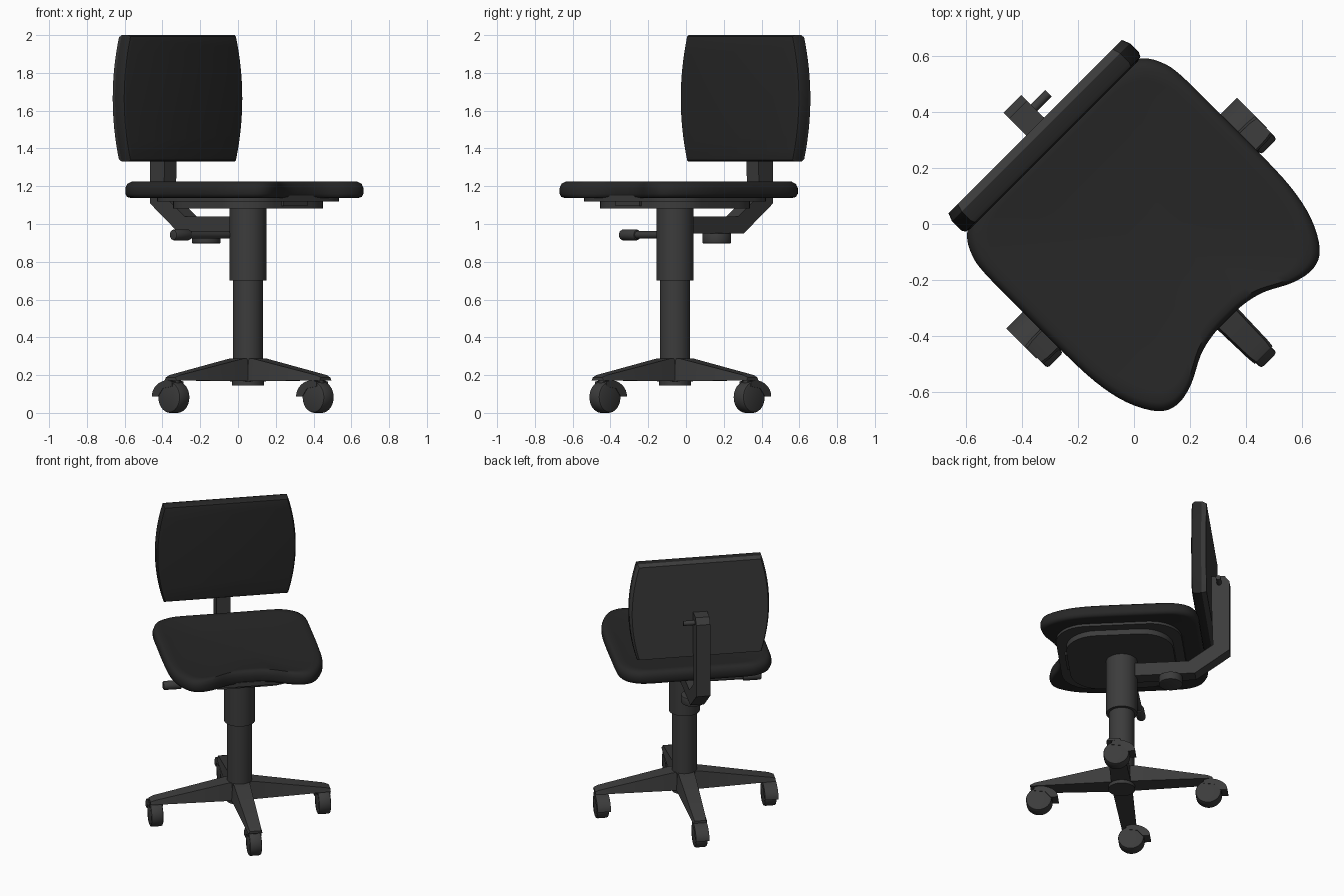
import bpy, bmesh, math
from mathutils import Matrix, Vector

if "Cube" in bpy.data.objects:
    bpy.data.objects.remove(bpy.data.objects["Cube"])

# Chair is built facing local -Y around its column, then turned 45 degrees
ROOT = Matrix.Translation((0.053, -0.058, 0)) @ Matrix.Rotation(math.radians(45), 4, 'Z')


def material(name, v):
    m = bpy.data.materials.new(name)
    m.diffuse_color = (v, v, v, 1)
    m.use_nodes = True
    m.node_tree.nodes["Principled BSDF"].inputs["Base Color"].default_value = m.diffuse_color
    return m


FABRIC = material("black_fabric", 0.02)
PLASTIC = material("dark_plastic", 0.045)


def finish(name, bm, mat=PLASTIC, bevel=0, seg=2, angle=35):
    if bevel:
        edges = [e for e in bm.edges if len(e.link_faces) == 2 and e.calc_face_angle() > math.radians(40)]
        bmesh.ops.bevel(bm, geom=edges, offset=bevel, segments=seg, profile=0.5, affect='EDGES')
    bmesh.ops.recalc_face_normals(bm, faces=bm.faces)
    me = bpy.data.meshes.new(name)
    bm.to_mesh(me)
    bm.free()
    ob = bpy.data.objects.new(name, me)
    bpy.context.collection.objects.link(ob)
    me.materials.append(mat)
    ob.matrix_world = ROOT
    bpy.ops.object.select_all(action='DESELECT')
    ob.select_set(True)
    bpy.context.view_layer.objects.active = ob
    bpy.ops.object.shade_smooth_by_angle(angle=math.radians(angle))
    return ob


def loft(rings):
    """Skin closed rings of points and cap both ends."""
    bm = bmesh.new()
    vs = [[bm.verts.new(p) for p in r] for r in rings]
    n = len(rings[0])
    for a, b in zip(vs, vs[1:]):
        for i in range(n):
            bm.faces.new((a[i], a[(i + 1) % n], b[(i + 1) % n], b[i]))
    bm.faces.new(vs[0])
    bm.faces.new(vs[-1])
    return bm


def side_prism(name, pts, cx, half, **kw):
    """Extrude a (y, z) outline across x."""
    return finish(name, loft([[(cx + s * half, y, z) for y, z in pts] for s in (-1, 1)]), **kw)


def rod(name, a, b, r, n=32, **kw):
    a, b = Vector(a), Vector(b)
    d = b - a
    bm = bmesh.new()
    m = Matrix.Translation((a + b) / 2) @ d.to_track_quat('Z', 'Y').to_matrix().to_4x4()
    bmesh.ops.create_cone(bm, cap_ends=True, segments=n, radius1=r, radius2=r, depth=d.length, matrix=m)
    return finish(name, bm, **kw)


def rounded_rect(hx, hy, r, n=8):
    pts = []
    for k, (sx, sy) in enumerate(((1, 1), (-1, 1), (-1, -1), (1, -1))):
        for i in range(n + 1):
            t = (k + i / n) * math.pi / 2
            pts.append((sx * (hx - r) + r * math.cos(t), sy * (hy - r) + r * math.sin(t)))
    return pts


def smooth_closed(pts, n=4):
    """Closed Catmull-Rom curve through the points."""
    out, c = [], len(pts)
    for i in range(c):
        p0, p1, p2, p3 = (Vector(pts[(i + k) % c]) for k in (-1, 0, 1, 2))
        for j in range(n):
            t = j / n
            out.append(0.5 * (2 * p1 + (p2 - p0) * t + (2 * p0 - 5 * p1 + 4 * p2 - p3) * t * t
                              + (3 * p1 - p0 - 3 * p2 + p3) * t ** 3))
    return out


# Seat cushion: right half outline, front centre to back centre, mirrored
half = [(0, -.398), (.08, -.402), (.16, -.422), (.26, -.472), (.345, -.487), (.41, -.454), (.465, -.355),
        (.493, -.224), (.5, -.05), (.5, .15), (.498, .335), (.484, .41), (.45, .469), (.39, .507),
        (.32, .52), (.16, .52), (0, .52)]
outline = smooth_closed(half + [(-x, y) for x, y in half[-2:0:-1]])
levels = [(.955, 1.138), (.985, 1.143), (1, 1.16), (1, 1.19), (.985, 1.212), (.95, 1.224),
          (.88, 1.221), (.65, 1.207), (.3, 1.2), (.02, 1.2)]
finish("seat", loft([[(x * s, y * s, z) for x, y in outline] for s, z in levels]), mat=FABRIC, angle=50)

# Shell and mechanism plate under the seat
for name, h, r, z0, z1 in (("seat_shell", .4, .2, 1.12, 1.15), ("mechanism_plate", .34, .2, 1.083, 1.13)):
    finish(name, loft([[(x, y, z) for x, y in rounded_rect(h, h, r)] for z in (z0, z1)]))
side_prism("front_tab", [(-.355, 1.095), (-.33, 1.095), (-.33, 1.12), (-.355, 1.12)], 0, .09)

# Backrest: barrel-sided panel, chamfered towards the rear, rounded at the front
def barrel(inset, y):
    zs = [1.33 + inset + (0.67 - 2 * inset) * i / 16 for i in range(17)]
    side = [(.45 - .05 * ((z - 1.665) / .335) ** 2 - inset, z) for z in zs]
    return [(x, y, z) for x, z in side] + [(-x, y, z) for x, z in reversed(side)]

finish("backrest", loft([barrel(.025, .48), barrel(.008, .485), barrel(0, .5), barrel(0, .545)]), mat=FABRIC, angle=40)
finish("backrest_shell", loft([barrel(0, .545), barrel(.012, .575)]))

# Back support: bar, diagonal and upright, with its clamp pin and adjusting knob
side_prism("back_support", [(.05, .95), (.47, .95), (.69, 1.11), (.69, 1.61), (.66, 1.65), (.57, 1.65),
                            (.585, 1.15), (.43, 1.04), (.05, 1.04)], 0, .045)
rod("clamp_pin", (0, .625, 1.6), (.118, .625, 1.6), .016, n=16)
rod("adjusting_knob", (0, .312, .897), (0, .312, .952), .076, bevel=.006)

# Height lever
rod("height_lever", (-.05, .07, .942), (-.4, .08, .942), .02, n=16)
rod("lever_grip", (-.36, .08, .942), (-.48, .083, .942), .029, n=20, bevel=.01)

# Column
rod("upper_column", (0, 0, .7), (0, 0, 1.1), .099)
rod("lower_column", (0, 0, .17), (0, 0, .71), .08)
rod("hub_cap", (0, 0, .145), (0, 0, .18), .085)

# Base arms and castors
for k, side in enumerate(("right", "back", "left", "front")):
    a = k * math.pi / 2
    rot = Matrix.Rotation(a, 4, 'Z')

    def section(x, wt, wb, zt, zb):
        return [rot @ Vector(p) for p in ((x, -wb, zb), (x, wb, zb), (x, wt, zt), (x, -wt, zt))]
    finish("base_arm_" + side, loft([section(0, .055, .065, .29, .165), section(.085, .052, .062, .288, .168),
                                     section(.55, .04, .048, .2, .172), section(.58, .035, .045, .188, .172)]))
    cx, cy = .54 * math.cos(a), .54 * math.sin(a) + .015
    rod("castor_wheel_" + side, (cx - .04, cy, .083), (cx + .04, cy, .083), .083, bevel=.012)
    arc = [(cy + .122 * math.cos(t), .088 + .085 * math.sin(t))
           for t in (i * math.pi / 16 for i in range(9))]
    side_prism("castor_hood_" + side, arc + [(cy - .03, .165), (cy - .03, .14), (cy + .04, .13), (cy + .075, .088)],
               cx, .043)
    rod("castor_stem_" + side, (cx, cy - .01, .13), (cx, cy - .01, .18), .025, n=16)
